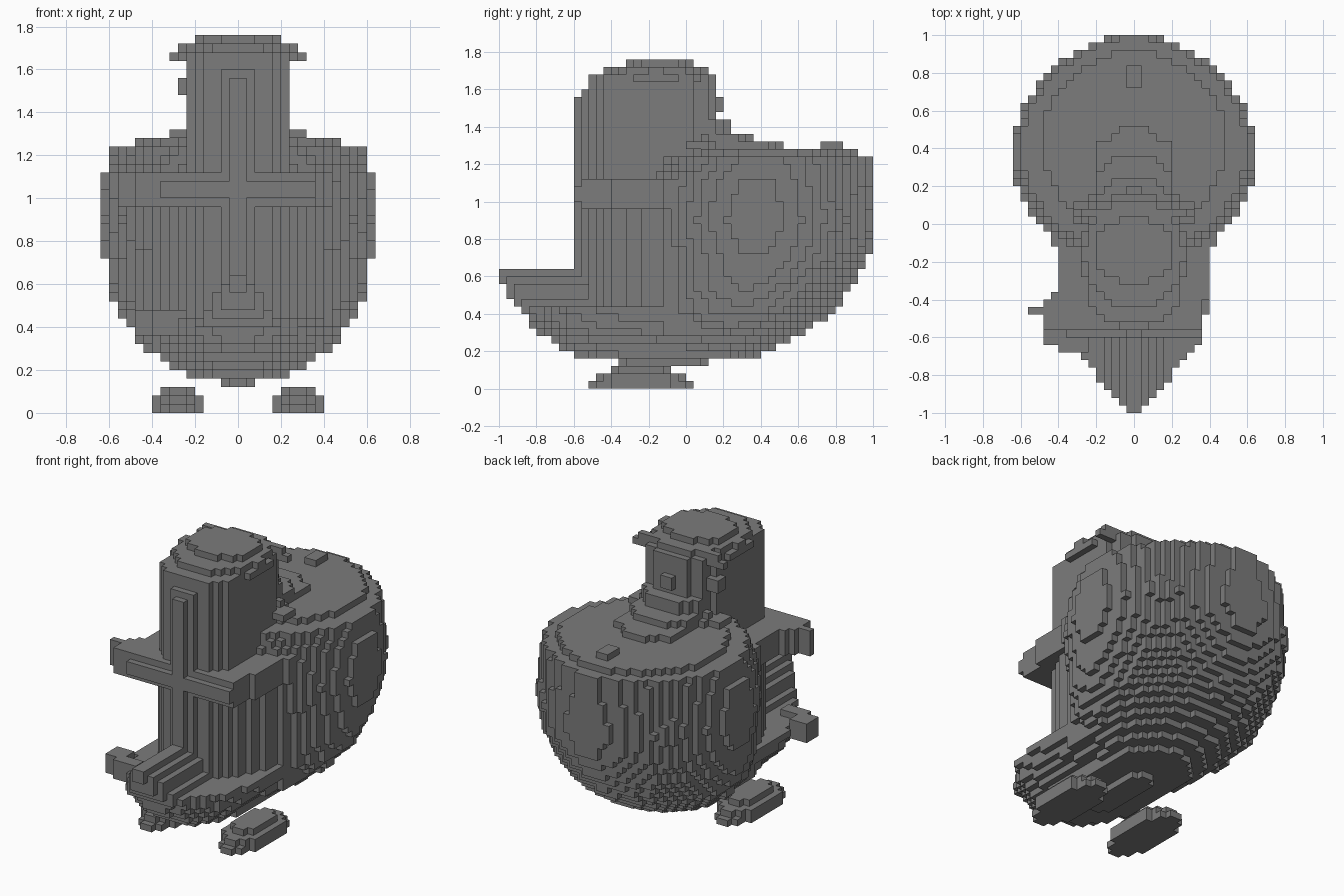
import bpy, bmesh, math
from mathutils import Vector

cube = bpy.data.objects.get("Cube")
if cube:
    bpy.data.objects.remove(cube, do_unlink=True)

STEP = 0.04
NX, NY, NZ = 32, 50, 44

grey = bpy.data.materials.new("stone grey")
grey.use_nodes = True
grey.diffuse_color = (0.2, 0.2, 0.2, 1)
grey.node_tree.nodes["Principled BSDF"].inputs["Base Color"].default_value = (0.2, 0.2, 0.2, 1)


def lerp(points, t):
    """Piecewise linear profile through (t, value) pairs."""
    if t <= points[0][0]:
        return points[0][1]
    for (a, u), (b, v) in zip(points, points[1:]):
        if t <= b:
            return u + (v - u) * (t - a) / (b - a)
    return points[-1][1]


def within(v, low, high):
    return low < v < high


def oval(x, y, cy, rx, ry, power=2):
    return abs(x / rx) ** power + abs((y - cy) / ry) ** power < 1


# Profiles: half width by height or by depth
BODY_WIDTH = [(.16, .2), (.24, .34), (.32, .45), (.42, .53), (.56, .59), (.74, .628),
              (.9, .65), (1.1, .63), (1.22, .6), (1.26, .5)]
BODY_CENTRE = [(.16, .15), (.4, .27), (.72, .374), (1.1, .374), (1.22, .4), (1.26, .43)]
HULL_PLAN = [(-1, .03), (-.9, .13), (-.8, .2), (-.64, .34), (-.4, .4), (0, .43), (.2, .5)]
KEEL = [(-.98, .56), (-.9, .43), (-.8, .31), (-.7, .23), (-.6, .17), (-.5, .16), (.1, .15), (.4, .2)]
COLUMN_PLAN = [(-.58, .05), (-.54, .1), (-.5, .15), (-.46, .19), (-.42, .23), (-.38, .28),
               (-.2, .36), (0, .4)]
BEAK_TOP = [(.02, .64), (.06, .58), (.1, .56), (.14, .48), (.22, .44)]
HAND_REACH = [(-.54, .48), (-.5, .5), (-.46, .56), (-.42, .48), (-.34, .4)]


def body(x, y, z):
    width = lerp(BODY_WIDTH, z)
    return within(z, .16, 1.28) and oval(x, y, lerp(BODY_CENTRE, z), width, width * .975, 1.82)


def hull(x, y, z):
    low = lerp(KEEL, y)
    if y > .4 or z < low or z > .44:
        return False
    depth = min(1, (.6 - z) / (.6 - low))
    return abs(x) < lerp(HULL_PLAN, y) * math.sqrt(1 - depth ** 2) + .03


def keel_pad(x, y, z):
    return within(z, .12, .2) and oval(x, y, -.12, .1 if z < .16 else .25, .25 if z < .16 else .5)


def beak(x, y, z):
    # Stepped ridge along the bow
    return (y < -.5 and lerp(KEEL, y) < z < lerp(BEAK_TOP, abs(x))
            and z > .4 and abs(x) < lerp(HULL_PLAN, y))


def lower_column(x, y, z):
    return within(z, .3, 1.12) and within(y, -.6, .2) and abs(x) < lerp(COLUMN_PLAN, y)


def upper_column(x, y, z):
    front_limit = -.52 if z > 1.6 else -.56 if z > 1.56 else -.6
    if not within(z, 1.1, 1.66) or y < front_limit:
        return False
    back = y < -.04 or oval(x, y, -.04, .25, .21)
    return abs(x) < min(.24, lerp(COLUMN_PLAN, y)) and back


def cap(x, y, z):
    ear = within(y, .04, .08)
    if within(z, 1.64, 1.68):
        return oval(x, y, -.17, .28, .33) or (ear and abs(x) < .32)
    if within(z, 1.68, 1.72):
        return oval(x, y, -.16, .265, .29) or (ear and abs(x) < .28)
    return z > 1.72 and oval(x, y, -.14, .215, .18)


def collar(x, y, z):
    if within(z, 1.28, 1.32):
        return (oval(x, y, .06, .32, .12) or
                (within(y, 0, .52) and abs(x) < min(.2, .04 + (.56 - y))))
    if within(z, 1.32, 1.36):
        return within(y, 0, .36) and oval(x, y, .1, .22, .28)
    return within(z, 1.36, 1.44) and oval(x, y, 0, .22, .25)


def crossbar(x, y, z):
    strip = within(z, 1.0, 1.08) and abs(x) < .36 and within(y, -.6, -.48)
    backing = within(z, .96, 1.12) and abs(x) < .36 and within(y, -.56, -.44)
    return strip or backing


def arms(x, y, z):
    # Side boxes running back to the body
    limit = .36 if y < -.4 else .4 if y < -.12 else .44
    box = within(abs(x), .24, limit) and within(y, -.56, -.04)
    # Pointed hand on the model's right
    hand = within(-x, .3, lerp(HAND_REACH, y)) and within(y, -.56, -.32)
    return within(z, .96, 1.12) and (box or hand)


def front_post(x, y, z):
    return abs(x) < .04 and within(y, -.6, -.5) and within(z, .44, 1.56)


def bow_rim(x, y, z):
    # Raised edge on the model's right side of the bow
    front = within(x, -.4, -.24) and within(y, -.68, -.6)
    outer = within(x, -.48, -.36) and within(y, -.64, -.52)
    return within(z, .36, .48) and (front or outer)


def small_bumps(x, y, z):
    tail = abs(x) < .04 and within(y, .72, .84) and within(z, 1.28, 1.32)
    side = within(x, -.28, -.2) and within(y, 0, .08) and within(z, 1.48, 1.56)
    nape = abs(x) < .04 and within(y, .1, .2) and within(z, 1.48, 1.56)
    return tail or side or nape


def feet(x, y, z):
    if z > .12:
        return False
    level = int(z / STEP)
    return oval(abs(x) - .28, y, -.24, (.125, .125, .085)[level], (.29, .25, .18)[level])


PARTS = [("body", body), ("hull", hull), ("keel_pad", keel_pad), ("beak", beak),
         ("lower_column", lower_column), ("upper_column", upper_column), ("cap", cap),
         ("collar", collar), ("crossbar", crossbar), ("arms", arms),
         ("front_post", front_post), ("bow_rim", bow_rim),
         ("small_bumps", small_bumps), ("feet", feet)]


def corner(i, j, k):
    return Vector(((i - NX / 2) * STEP, (j - NY / 2) * STEP, k * STEP))


# Give each block to the first part that claims it
blocks = {}
for i in range(NX):
    for j in range(NY):
        for k in range(NZ):
            p = corner(i + .5, j + .5, k + .5)
            for name, inside in PARTS:
                if inside(*p):
                    blocks[i, j, k] = name
                    break


def build_part(name):
    """Skin the exposed sides of one part's blocks."""
    bm = bmesh.new()
    verts = {}

    def vert(key):
        if key not in verts:
            verts[key] = bm.verts.new(corner(*key))
        return verts[key]

    for cell, owner in blocks.items():
        if owner != name:
            continue
        for axis in range(3):
            u, v = (axis + 1) % 3, (axis + 2) % 3
            for side in (0, 1):
                beside = list(cell)
                beside[axis] += 2 * side - 1
                if tuple(beside) in blocks:
                    continue
                ring = []
                for du, dv in ((0, 0), (1, 0), (1, 1), (0, 1)):
                    key = list(cell)
                    key[axis] += side
                    key[u] += du
                    key[v] += dv
                    ring.append(vert(tuple(key)))
                bm.faces.new(ring if side else ring[::-1])
    mesh = bpy.data.meshes.new(name)
    bm.to_mesh(mesh)
    bm.free()
    mesh.materials.append(grey)
    bpy.context.collection.objects.link(bpy.data.objects.new(name, mesh))


for part_name, _ in PARTS:
    build_part(part_name)
